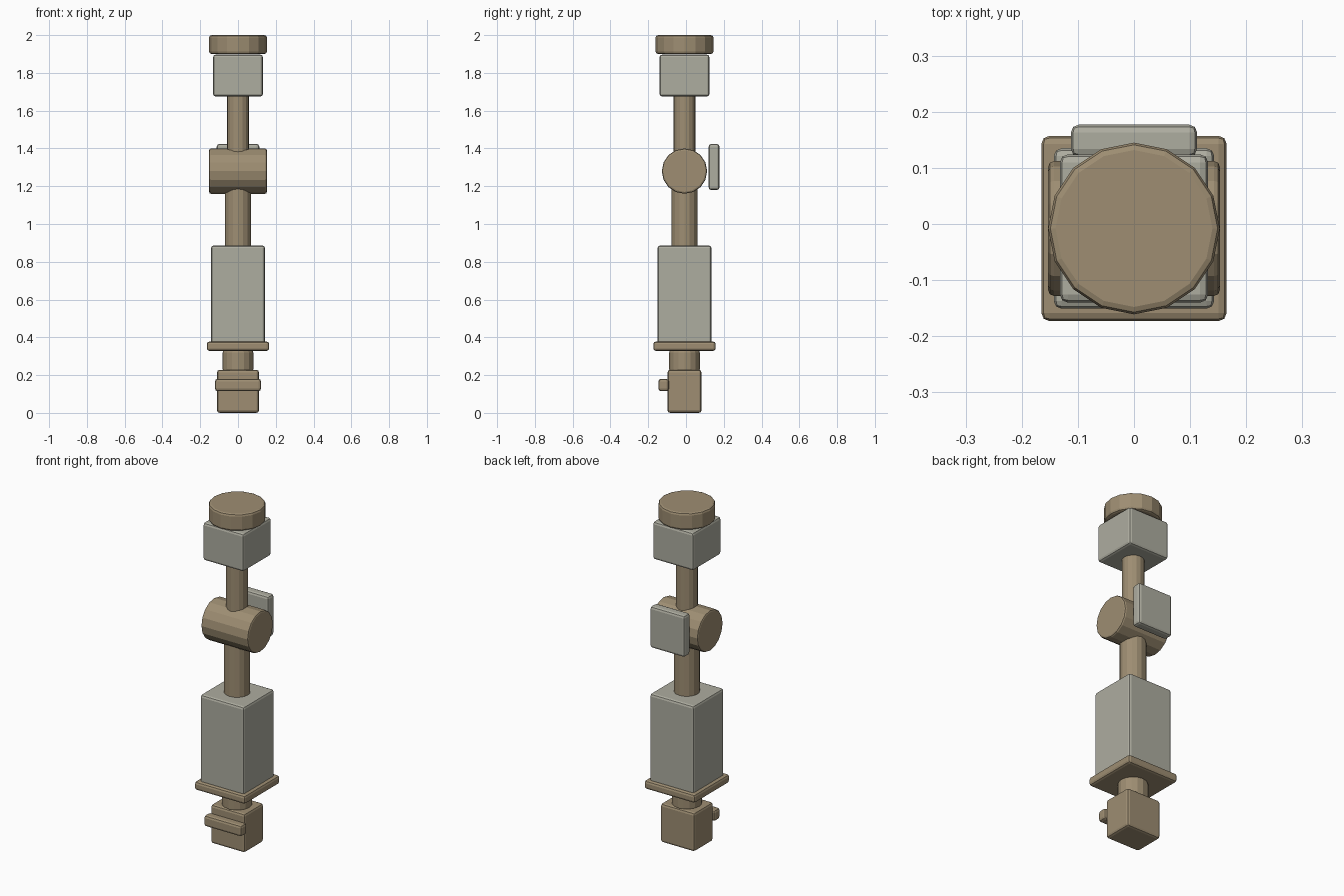
import bpy, math

if "Cube" in bpy.data.objects:
    bpy.data.objects.remove(bpy.data.objects["Cube"])

AXIS_Y = -0.008  # depth of the central column


def material(name, rgb):
    m = bpy.data.materials.new(name)
    m.diffuse_color = (*rgb, 1)
    m.use_nodes = True
    m.node_tree.nodes["Principled BSDF"].inputs["Base Color"].default_value = m.diffuse_color
    return m


TAN = material("tan", (0.342, 0.270, 0.170))
GREY = material("warm_grey", (0.423, 0.418, 0.352))


def finish(name, mat, bevel):
    ob = bpy.context.object
    ob.name = name
    ob.data.materials.append(mat)
    bpy.ops.object.transform_apply(location=False, rotation=True, scale=True)
    mod = ob.modifiers.new("rounded_edges", "BEVEL")
    mod.width = bevel
    mod.segments = 2
    mod.limit_method = "ANGLE"
    mod.angle_limit = math.radians(40)
    return ob


def box(name, mat, half_x, y0, y1, z0, z1, bevel=0.014):
    bpy.ops.mesh.primitive_cube_add(size=1, location=(0, (y0 + y1) / 2, (z0 + z1) / 2))
    bpy.context.object.scale = (2 * half_x, y1 - y0, z1 - z0)
    return finish(name, mat, bevel)


def square_box(name, mat, half, z0, z1, bevel=0.014):
    return box(name, mat, half, AXIS_Y - half, AXIS_Y + half, z0, z1, bevel)


def rod(name, mat, radius, z0, z1, bevel=0.01):
    bpy.ops.mesh.primitive_cylinder_add(vertices=16, radius=radius, depth=z1 - z0,
                                        location=(0, AXIS_Y, (z0 + z1) / 2))
    return finish(name, mat, bevel)


# Foot block with its front bar
box("foot_block", TAN, 0.111, -0.098, 0.082, 0.0, 0.228)
box("front_bar", TAN, 0.122, -0.146, -0.09, 0.115, 0.18)
rod("ankle_rod", TAN, 0.081, 0.22, 0.33)

# Lower housing on its flange
square_box("flange", TAN, 0.165, 0.328, 0.378)
square_box("lower_housing", GREY, 0.143, 0.345, 0.886)
rod("lower_rod", TAN, 0.070, 0.87, 1.25)

# Crosswise pivot and rear plate
bpy.ops.mesh.primitive_cylinder_add(vertices=16, radius=0.12, depth=0.306,
                                    location=(0, AXIS_Y, 1.28),
                                    rotation=(0, math.pi / 2, 0))
finish("pivot_barrel", TAN, 0.01)
box("rear_plate", GREY, 0.1125, 0.120, 0.177, 1.18, 1.424)

# Upper rod, head and cap
rod("upper_rod", TAN, 0.059, 1.3, 1.69)
square_box("head_block", GREY, 0.132, 1.675, 1.897)
rod("top_cap", TAN, 0.153, 1.9, 2.0, 0.013)
